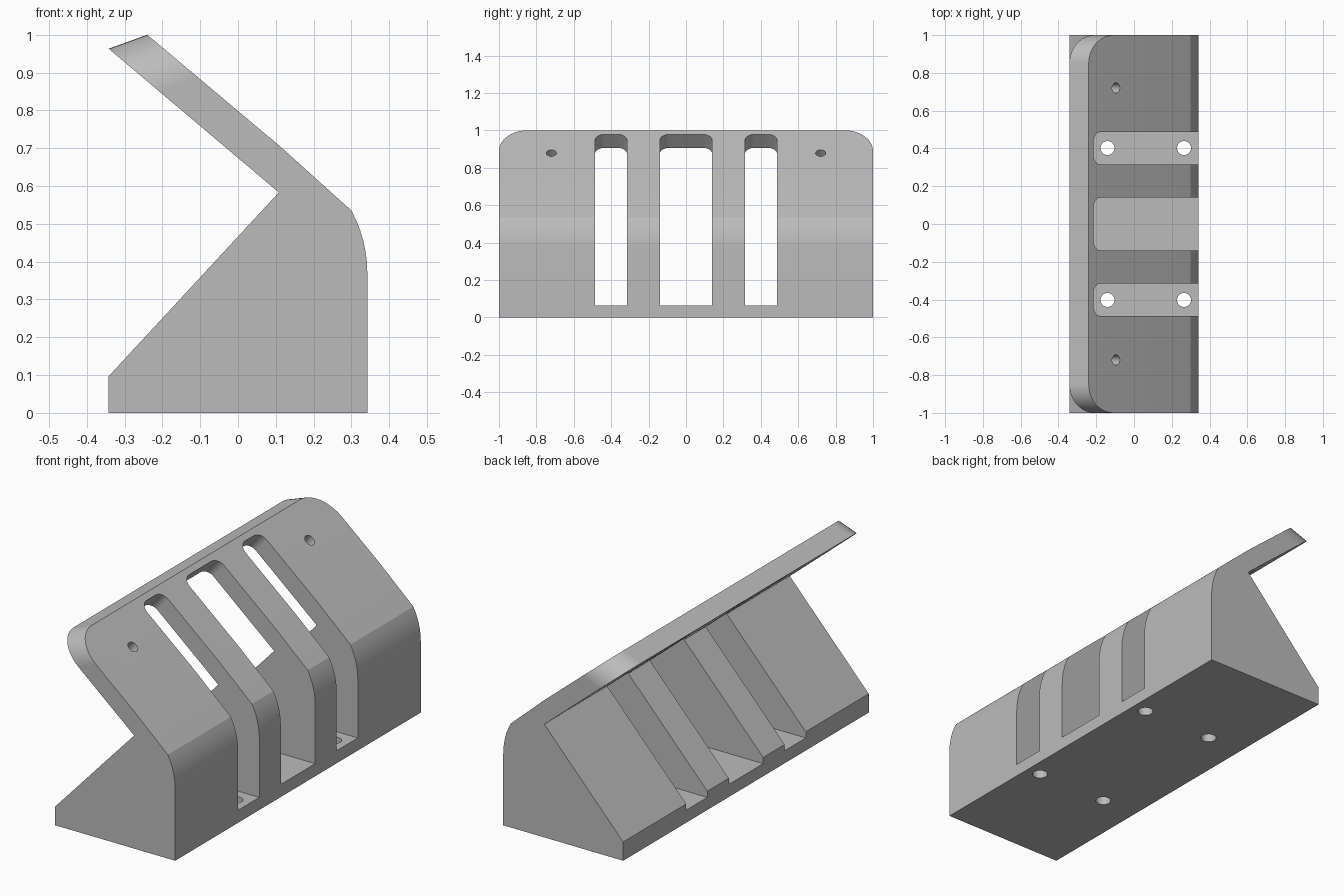
import bpy, bmesh, math
from mathutils import Vector

if "Cube" in bpy.data.objects:
    bpy.data.objects.remove(bpy.data.objects["Cube"])

grey = bpy.data.materials.new("plain grey")
grey.use_nodes = True
GREY = (0.5, 0.5, 0.5, 1)
grey.diffuse_color = GREY
grey.node_tree.nodes["Principled BSDF"].inputs["Base Color"].default_value = GREY


def prism(name, profile, y0, y1, edge, radius):
    """Extrude an xz profile along y and round both ends of one profile edge."""
    bm = bmesh.new()
    rings = [[bm.verts.new((x, y, z)) for x, z in profile] for y in (y0, y1)]
    n = len(profile)
    bm.faces.new(rings[0])
    bm.faces.new(rings[1][::-1])
    for i in range(n):
        j = (i + 1) % n
        bm.faces.new((rings[0][i], rings[1][i], rings[1][j], rings[0][j]))
    bmesh.ops.recalc_face_normals(bm, faces=bm.faces[:])
    corners = [bm.edges.get((r[edge], r[edge + 1])) for r in rings]
    bmesh.ops.bevel(bm, geom=corners, offset=radius, offset_type='OFFSET',
                    segments=12, profile=0.5, affect='EDGES')
    mesh = bpy.data.meshes.new(name)
    bm.to_mesh(mesh)
    bm.free()
    obj = bpy.data.objects.new(name, mesh)
    bpy.context.collection.objects.link(obj)
    mesh.materials.append(grey)
    return obj


def drill(name, centre, axis, radius, depth):
    bpy.ops.mesh.primitive_cylinder_add(vertices=32, radius=radius, depth=depth, location=centre)
    obj = bpy.context.object
    obj.name = name
    obj.rotation_euler = axis.to_track_quat('Z', 'Y').to_euler()
    obj.data.materials.append(grey)
    return obj


# Body: wedge base with a sloping plate and a curved front shoulder
R, W = 0.345, 0.342
shoulder = [(W - R + R * math.cos(math.radians(a)), 0.37 + R * math.sin(math.radians(a)))
            for a in (0, 4.8, 9.6, 14.4, 19.2, 24, 28.6)]
outline = [(-W, 0), (W, 0)] + shoulder + [
    (0.11, 0.706), (-0.24, 1.0), (-W, 0.963), (0.108, 0.583), (-W, 0.097)]
body = prism("stand_body", outline, -1, 1, outline.index((-0.24, 1.0)), 0.15)

# Slots: open at front and back, with a rounded end square to the plate
normal = Vector((0.645, 0, 0.764))
end = Vector((-0.215, 0, 0.978))
above, below = end + normal * 0.2, end - normal * 0.2
slot = [(-0.5, 0.065), (0.5, 0.065), (0.5, above.z), (above.x, above.z),
        (below.x, below.z), (-0.5, 0.5)]
cutters = [prism("slot_cutter", slot, a, b, 3, 0.05)
           for a, b in ((-0.487, -0.315), (-0.14, 0.14), (0.315, 0.487))]

# Holes: four through the floor, two square through the plate
for side in (-1, 1):
    for x in (-0.14, 0.265):
        cutters.append(drill("floor_hole_cutter", (x, side * 0.402, 0), Vector((0, 0, 1)), 0.037, 0.2))
    cutters.append(drill("plate_hole_cutter", (-0.096, side * 0.72, 0.878), normal, 0.027, 0.3))

bpy.ops.object.select_all(action='DESELECT')
bpy.context.view_layer.objects.active = body
body.select_set(True)
for cutter in cutters:
    cutter.hide_render = True
    cut = body.modifiers.new("cut", 'BOOLEAN')
    cut.operation = 'DIFFERENCE'
    cut.solver = 'EXACT'
    cut.object = cutter
    bpy.ops.object.modifier_apply(modifier=cut.name)
    bpy.data.objects.remove(cutter)

# Smooth the rounded areas while keeping flat faces and creases crisp
bpy.ops.object.shade_smooth_by_angle(angle=math.radians(15))
weighted = body.modifiers.new("even_normals", 'WEIGHTED_NORMAL')
weighted.keep_sharp = True
